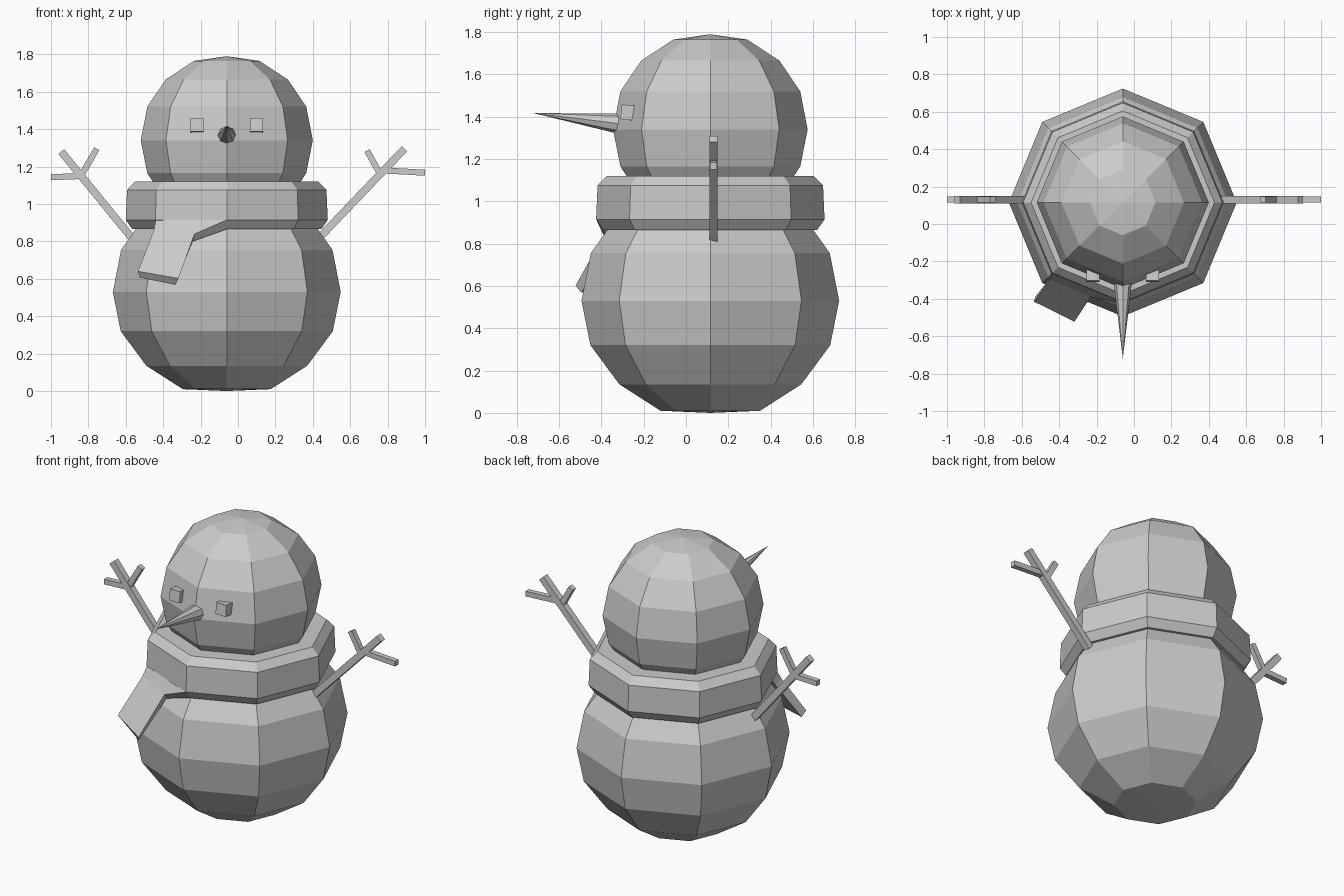
import bpy, bmesh, math
from mathutils import Vector, Matrix

if "Cube" in bpy.data.objects:
    bpy.data.objects.remove(bpy.data.objects["Cube"])

CX, CY = -0.06, 0.115   # axis of the stacked snowballs


def finish(name, bm):
    bmesh.ops.remove_doubles(bm, verts=bm.verts, dist=1e-5)
    bmesh.ops.recalc_face_normals(bm, faces=bm.faces)
    me = bpy.data.meshes.new(name)
    bm.to_mesh(me)
    bm.free()
    ob = bpy.data.objects.new(name, me)
    bpy.context.collection.objects.link(ob)
    return ob


def lathe(name, profile, closed=False, sides=8):
    bm = bmesh.new()
    angles = [2 * math.pi * i / sides for i in range(sides)]
    rings = []
    for r, z in profile:
        if r == 0:
            rings.append([bm.verts.new((CX, CY, z))] * sides)
        else:
            rings.append([bm.verts.new((CX + r * math.cos(a), CY + r * math.sin(a), z))
                          for a in angles])
    pairs = list(zip(rings, rings[1:]))
    if closed:
        pairs.append((rings[-1], rings[0]))
    for lo, hi in pairs:
        for i in range(sides):
            j = (i + 1) % sides
            bm.faces.new(dict.fromkeys((lo[i], lo[j], hi[j], hi[i])))
    return finish(name, bm)


def loft(bm, sections):
    rings = [[bm.verts.new(p) for p in s] for s in sections]
    n = len(rings[0])
    for lo, hi in zip(rings, rings[1:]):
        for i in range(n):
            j = (i + 1) % n
            bm.faces.new((lo[i], lo[j], hi[j], hi[i]))
    bm.faces.new(rings[0])
    bm.faces.new(rings[-1])


def stick(bm, a, b, w):
    # square bar between two (x, y, z) points lying roughly in the xz plane
    a, b = Vector(a), Vector(b)
    v = Vector((0, 1, 0)) * w / 2
    u = (b - a).cross(Vector((0, 1, 0))).normalized() * w / 2
    loft(bm, [[p + u + v, p - u + v, p - u - v, p + u - v] for p in (a, b)])


# snowballs
lathe("body", [(0, 0), (0.235, 0.01), (0.43, 0.135), (0.567, 0.32), (0.609, 0.53),
               (0.565, 0.755), (0.43, 0.945), (0.235, 1.07), (0, 1.11)])
lathe("head", [(0, 0.885), (0.175, 0.915), (0.327, 1.015), (0.425, 1.165), (0.46, 1.34),
               (0.425, 1.52), (0.327, 1.665), (0.175, 1.765), (0, 1.79)])

# scarf ring with chamfered edges
lathe("scarf", [(0.505, 0.865), (0.54, 0.915), (0.533, 1.075), (0.49, 1.12),
                (0.385, 1.12), (0.385, 0.865)], closed=True)

# scarf tail: outer left, outer right, inner right, inner left
bm = bmesh.new()
loft(bm, [
    [(-0.44, -0.265, 0.915), (-0.06, -0.425, 0.915), (-0.06, -0.39, 0.865), (-0.417, -0.24, 0.865)],
    [(-0.45, -0.295, 0.86), (-0.232, -0.39, 0.84), (-0.243, -0.355, 0.80), (-0.43, -0.265, 0.825)],
    [(-0.535, -0.415, 0.64), (-0.318, -0.522, 0.602), (-0.335, -0.495, 0.568), (-0.525, -0.385, 0.607)],
])
finish("scarf_tail", bm)

# coal eyes
for name, x in (("left_eye", -0.22), ("right_eye", 0.098)):
    bm = bmesh.new()
    bmesh.ops.create_cube(bm, size=0.07, matrix=Matrix.Translation((x, -0.272, 1.42))
                          @ Matrix.Rotation(math.radians(-6), 4, 'X'))
    finish(name, bm)

# carrot nose
base, tip = Vector((CX, -0.30, 1.366)), Vector((CX, -0.72, 1.417))
bm = bmesh.new()
bmesh.ops.create_cone(bm, cap_ends=True, segments=8, radius1=0.05, radius2=0,
                      depth=(tip - base).length,
                      matrix=Matrix.Translation((base + tip) / 2)
                      @ (tip - base).to_track_quat('Z', 'Y').to_matrix().to_4x4())
finish("nose", bm)

# twig arms: main stick plus two twigs, as (x, z) pairs
Y = 0.13
arms = {
    "right_arm": [((0.44, 0.825), (0.89, 1.295)), ((0.76, 1.16), (0.69, 1.285)),
                  ((0.77, 1.18), (1.0, 1.167))],
    "left_arm": [((-0.565, 0.815), (-0.945, 1.28)), ((-0.84, 1.15), (-0.755, 1.295)),
                 ((-0.83, 1.15), (-1.0, 1.143))],
}
for name, twigs in arms.items():
    bm = bmesh.new()
    for i, (a, b) in enumerate(twigs):
        stick(bm, (a[0], Y, a[1]), (b[0], Y, b[1]), 0.032 if i else 0.04)
    finish(name, bm)
